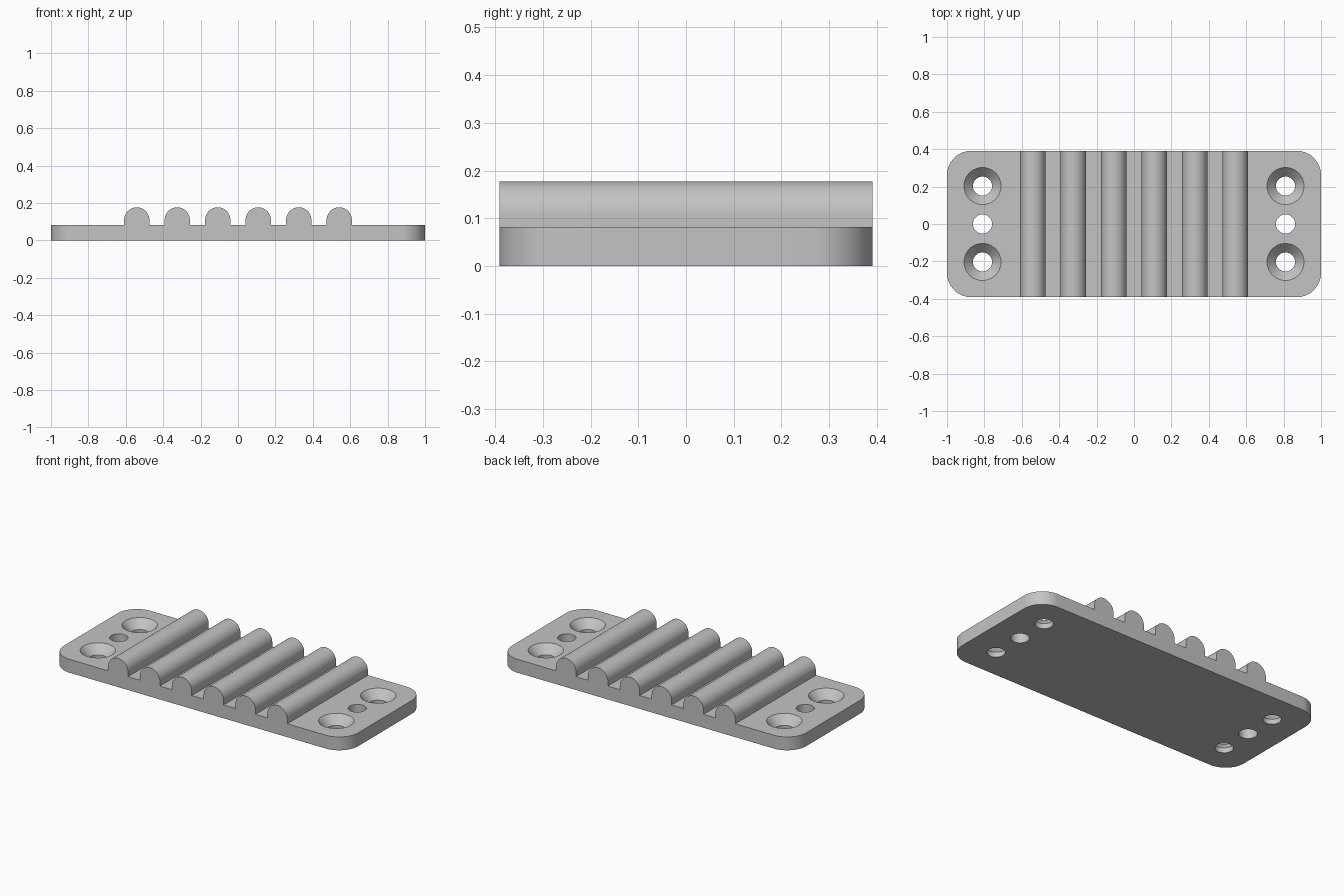
import bpy, bmesh
from math import sin, cos, pi, tau

if "Cube" in bpy.data.objects:
    bpy.data.objects.remove(bpy.data.objects["Cube"], do_unlink=True)

HALF_X, HALF_Y, TOP = 1.0, 0.391, 0.082
CORNER_R = 0.13
RIB_R, RIB_TOP, RIB_PITCH, RIB_COUNT = 0.0675, 0.177, 0.2165, 6
HOLE_X, HOLE_Y, HOLE_R, SINK_R, SINK_Z = 0.81, 0.203, 0.051, 0.099, 0.031

grey = bpy.data.materials.new("grey plastic")
grey.use_nodes = True
colour = (0.55, 0.55, 0.55, 1)
grey.diffuse_color = colour
grey.node_tree.nodes["Principled BSDF"].inputs["Base Color"].default_value = colour


def finish(name, bm):
    bmesh.ops.recalc_face_normals(bm, faces=bm.faces)
    mesh = bpy.data.meshes.new(name)
    bm.to_mesh(mesh)
    bm.free()
    ob = bpy.data.objects.new(name, mesh)
    bpy.context.collection.objects.link(ob)
    return ob


def lathe(bm, x, y, profile, sides=48):
    """Closed solid of revolution about a vertical axis; profile is (radius, z)."""
    rings = [[bm.verts.new((x + r * cos(tau * i / sides), y + r * sin(tau * i / sides), z))
              for i in range(sides)] for r, z in profile]
    for low, high in zip(rings, rings[1:]):
        for i in range(sides):
            j = (i + 1) % sides
            bm.faces.new((low[i], low[j], high[j], high[i]))
    bm.faces.new(rings[0][::-1])
    bm.faces.new(rings[-1])


# Front outline: flat plate with a row of round-topped ribs
outline = [(-HALF_X, 0), (HALF_X, 0), (HALF_X, TOP)]
arc_steps = 24
for k in reversed(range(RIB_COUNT)):
    cx = (k - (RIB_COUNT - 1) / 2) * RIB_PITCH
    outline.append((cx + RIB_R, TOP))
    for i in range(arc_steps + 1):
        a = pi * i / arc_steps
        outline.append((cx + RIB_R * cos(a), RIB_TOP - RIB_R + RIB_R * sin(a)))
    outline.append((cx - RIB_R, TOP))
outline.append((-HALF_X, TOP))

# Extrude the outline from front to back
bm = bmesh.new()
face = bm.faces.new([bm.verts.new((x, -HALF_Y, z)) for x, z in outline])
new = bmesh.ops.extrude_face_region(bm, geom=[face])["geom"]
bmesh.ops.translate(bm, vec=(0, 2 * HALF_Y, 0),
                    verts=[g for g in new if isinstance(g, bmesh.types.BMVert)])
bmesh.ops.recalc_face_normals(bm, faces=bm.faces)

# Round the four upright corners of the plate
corners = []
for e in bm.edges:
    a, b = (v.co for v in e.verts)
    upright = abs(a.x - b.x) < 1e-5 and abs(a.y - b.y) < 1e-5
    if upright and abs(abs(a.x) - HALF_X) < 1e-5:
        corners.append(e)
bmesh.ops.bevel(bm, geom=corners, offset=CORNER_R, segments=14, profile=0.5, affect='EDGES')
plate = finish("ribbed_plate", bm)

# Screw holes: countersunk outer pair and a plain middle hole at each end
bm = bmesh.new()
over = 0.02
sink = [(HOLE_R, -over), (HOLE_R, SINK_Z), (SINK_R, TOP),
        (SINK_R + over, TOP + over)]
plain = [(HOLE_R, -over), (HOLE_R, TOP + over)]
for sx in (-1, 1):
    lathe(bm, sx * HOLE_X, 0, plain)
    for sy in (-1, 1):
        lathe(bm, sx * HOLE_X, sy * HOLE_Y, sink)
cutter = finish("hole_cutter", bm)
cutter.hide_render = True

# Cut the holes, then shade with crisp edges
cut = plate.modifiers.new("holes", 'BOOLEAN')
cut.operation = 'DIFFERENCE'
cut.solver = 'EXACT'
cut.object = cutter
bpy.ops.object.select_all(action='DESELECT')
plate.select_set(True)
bpy.context.view_layer.objects.active = plate
bpy.ops.object.modifier_apply(modifier=cut.name)
bpy.data.objects.remove(cutter, do_unlink=True)
plate.data.materials.clear()
plate.data.materials.append(grey)
bpy.ops.object.shade_smooth_by_angle()
